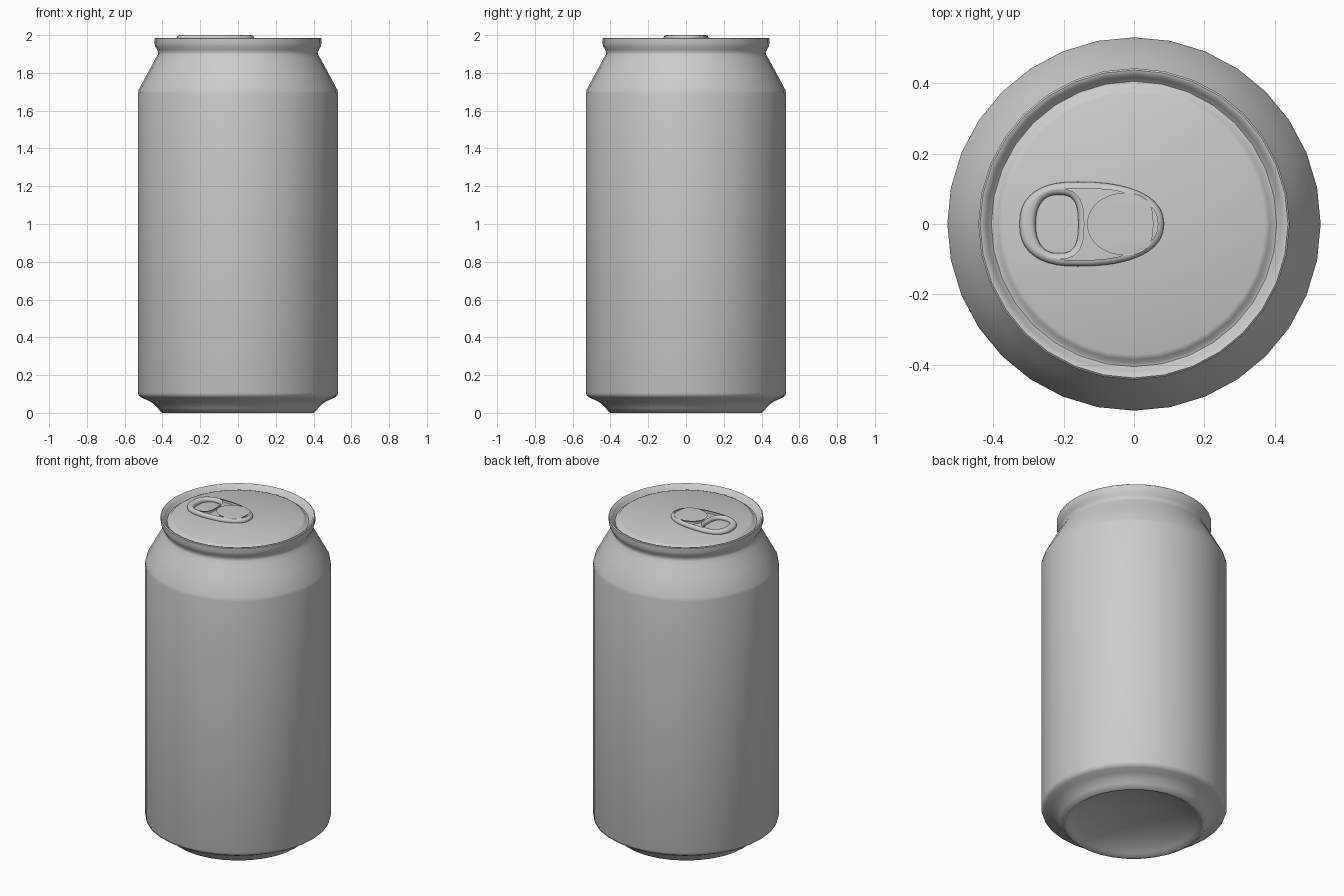
import bpy, bmesh, math

if "Cube" in bpy.data.objects:
    bpy.data.objects.remove(bpy.data.objects["Cube"])

SIDES = 32


def finish(obj, angle):
    bpy.ops.object.select_all(action='DESELECT')
    obj.select_set(True)
    bpy.context.view_layer.objects.active = obj
    bpy.ops.object.shade_smooth_by_angle(angle=math.radians(angle))


def add_mesh(name, bm):
    bmesh.ops.remove_doubles(bm, verts=bm.verts, dist=0.0002)
    bmesh.ops.recalc_face_normals(bm, faces=bm.faces)
    mesh = bpy.data.meshes.new(name)
    bm.to_mesh(mesh)
    bm.free()
    obj = bpy.data.objects.new(name, mesh)
    bpy.context.collection.objects.link(obj)
    return obj


def lathe(name, profile, angle):
    """Revolve (radius, z) points around the z axis."""
    bm = bmesh.new()
    verts = [bm.verts.new((r, 0, z)) for r, z in profile]
    edges = [bm.edges.new(pair) for pair in zip(verts, verts[1:])]
    bmesh.ops.spin(bm, geom=verts + edges, cent=(0, 0, 0), axis=(0, 0, 1),
                   angle=math.tau, steps=SIDES)
    obj = add_mesh(name, bm)
    finish(obj, angle)
    return obj


def egg(cx, left, right, half, power_l, power_r, n=40):
    """Superellipse with separate left and right halves."""
    pts = []
    for i in range(n):
        c, s = math.cos(math.tau * i / n), math.sin(math.tau * i / n)
        p = power_r if c > 0 else power_l
        rx = right if c > 0 else left
        pts.append((cx + rx * math.copysign(abs(c) ** (2 / p), c),
                    half * math.copysign(abs(s) ** (2 / p), s)))
    return pts


# Can: domed base, wall, tapered neck, rolled rim, groove and lid
can_profile = [
    (0, 0.09), (0.12, 0.083), (0.23, 0.065), (0.32, 0.037), (0.365, 0.015),
    (0.388, 0.0), (0.402, 0.0),
    (0.425, 0.025), (0.448, 0.05), (0.477, 0.066), (0.51, 0.08),
    (0.525, 0.09), (0.53, 0.105),
    (0.53, 1.69), (0.526, 1.71), (0.475, 1.805), (0.437, 1.875),
    (0.425, 1.895), (0.422, 1.907), (0.428, 1.922), (0.438, 1.94),
    (0.442, 1.955), (0.442, 1.982), (0.437, 1.986), (0.428, 1.984),
    (0.418, 1.965), (0.405, 1.953), (0.396, 1.955), (0.386, 1.968),
    (0.372, 1.974), (0, 1.978),
]
lathe("can_body", can_profile, 50)

# Pull tab: outline with two finger holes, rounded by a curve bevel
BEVEL = 0.017
curve = bpy.data.curves.new("tab_outline", 'CURVE')
curve.dimensions = '2D'
curve.fill_mode = 'BOTH'
curve.bevel_depth = BEVEL
curve.bevel_resolution = 3
loops = [
    egg(-0.16, 0.165 - BEVEL, 0.245 - BEVEL, 0.12 - BEVEL, 2.5, 2.3),
    egg(-0.215, 0.064 + BEVEL, 0.061 + BEVEL - 0.004, 0.083 + BEVEL, 2.3, 2.7)[::-1],
    egg(-0.03, 0.09 + BEVEL - 0.004, 0.068 + BEVEL, 0.071 + BEVEL, 2.0, 2.7)[::-1],
]
# Keep the inset loops from touching: limit them at the bridge and the band
BRIDGE, GAP = -0.1375, 0.0025
for k, pts in enumerate(loops):
    if k == 1:
        pts = [(min(x, BRIDGE - GAP), y) for x, y in pts]
        pts = [(max(x, -0.297), y) for x, y in pts]
    elif k == 2:
        pts = [(max(x, BRIDGE + GAP), y) for x, y in pts]
    spline = curve.splines.new('POLY')
    spline.points.add(len(pts) - 1)
    for p, (x, y) in zip(spline.points, pts):
        p.co = (x, y, 0, 1)
    spline.use_cyclic_u = True

helper = bpy.data.objects.new("tab_outline", curve)
bpy.context.collection.objects.link(helper)
bpy.context.view_layer.update()
depsgraph = bpy.context.evaluated_depsgraph_get()
bm = bmesh.new()
bm.from_mesh(bpy.data.meshes.new_from_object(helper.evaluated_get(depsgraph)))
bpy.data.objects.remove(helper)
tab = add_mesh("pull_tab", bm)
tab.location.z = 2.0 - BEVEL
finish(tab, 60)
